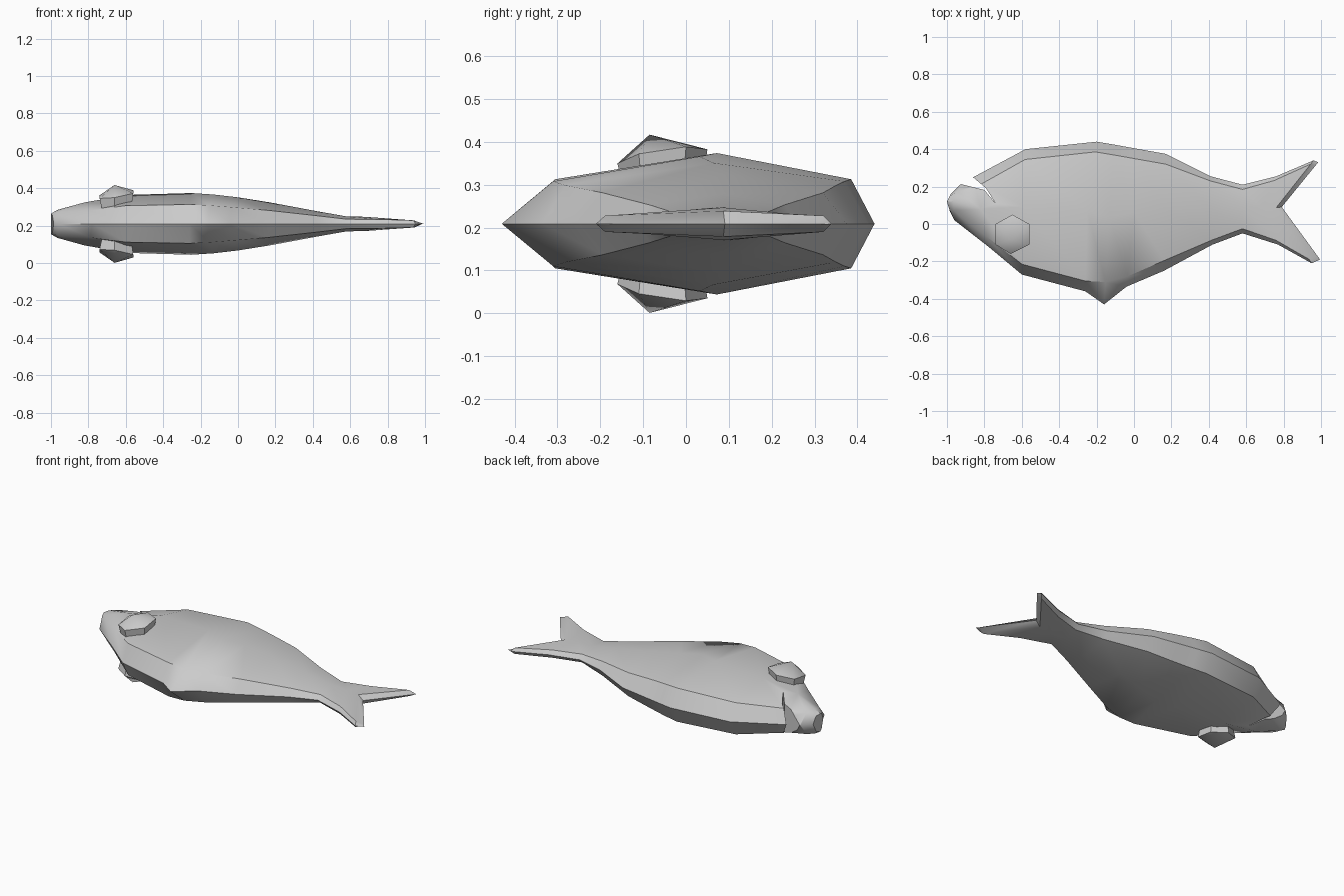
import bpy, bmesh
from mathutils import Vector

if "Cube" in bpy.data.objects:
    bpy.data.objects.remove(bpy.data.objects["Cube"])

Z = 0.209  # height of the fish's plane of symmetry


def make_object(name, bm, smooth=None):
    bmesh.ops.recalc_face_normals(bm, faces=bm.faces)
    me = bpy.data.meshes.new(name)
    bm.to_mesh(me)
    bm.free()
    ob = bpy.data.objects.new(name, me)
    bpy.context.collection.objects.link(ob)
    if smooth:
        bpy.ops.object.select_all(action='DESELECT')
        bpy.context.view_layer.objects.active = ob
        ob.select_set(True)
        bpy.ops.object.shade_smooth_by_angle(angle=smooth)
    return ob


def bridge(bm, a, b):
    n = len(a)
    for i in range(n):
        j = (i + 1) % n
        bm.faces.new((a[i], a[j], b[j], b[i]))


# Body stations: belly edge x y, back edge x y, half thickness, middle x
stations = [
    (-0.98, 0.16, -0.985, 0.07, 0.055, -1.0),
    (-0.93, 0.21, -0.96, 0.02, 0.075, -0.965),
    (-0.86, 0.25, -0.78, -0.12, 0.115, -0.82),
    (-0.58, 0.40, -0.60, -0.27, 0.155, -0.59),
    (-0.20, 0.44, -0.26, -0.36, 0.165, -0.25),
    (-0.11, 0.425, -0.16, -0.43, 0.157, -0.13),
    (0.00, 0.405, -0.04, -0.335, 0.142, 0.0),
    (0.17, 0.375, 0.16, -0.25, 0.115, 0.17),
    (0.41, 0.255, 0.42, -0.11, 0.07, 0.41),
    (0.58, 0.21, 0.58, -0.05, 0.04, 0.58),
    (0.76, 0.255, 0.77, -0.11, 0.038, 0.68),
    (0.96, 0.34, 0.95, -0.21, 0.03, 0.76),
    (0.985, 0.33, 0.995, -0.19, 0.0, 0.79),
]

bm = bmesh.new()
rings = []
for i, (tx, ty, bx, by, h, mx) in enumerate(stations):
    t, b = Vector((tx, ty)), Vector((bx, by))
    m = Vector((mx, ty * 0.54 + by * 0.46))
    inset = 0.055 if i < 8 else 0.025
    back_inset = 0.12 if i == 5 else inset
    k = 0.85 if i < 2 else 0.63
    s1 = t.lerp(m, min(0.4, inset / (t - m).length))
    s2 = b.lerp(m, min(0.5, back_inset / (b - m).length))
    side = [(s1, k * h), (m, h), (s2, k * h)]
    loop = [(t, 0)] + side + [(b, 0)] + [(p, -z) for p, z in reversed(side)]
    rings.append([bm.verts.new((p.x, p.y, Z + z)) for p, z in loop])
for a, b in zip(rings, rings[1:]):
    bridge(bm, a, b)
bm.faces.new(rings[0])
bmesh.ops.remove_doubles(bm, verts=bm.verts, dist=0.0005)
body = make_object("fish_body", bm, 0.7)

# Open mouth cut through the snout
bm = bmesh.new()
wedge = [(-0.925, 0.213), (-0.80, 0.182), (-0.74, 0.11),
         (-0.79, 0.19), (-0.86, 0.25), (-0.95, 0.32)]
low, high = [[bm.verts.new((x, y, z)) for x, y in wedge] for z in (-0.2, 0.6)]
bridge(bm, low, high)
bm.faces.new(low)
bm.faces.new(high)
cutter = make_object("mouth_cutter", bm)
cutter.hide_render = True
cutter.hide_viewport = True
mod = body.modifiers.new("mouth", 'BOOLEAN')
mod.operation = 'DIFFERENCE'
mod.solver = 'EXACT'
mod.object = cutter

# Bulging six-sided eyes with a tilted rim and an off-centre peak
rim = [(-0.65, 0.05), (-0.56, 0.0), (-0.56, -0.11),
       (-0.66, -0.16), (-0.74, -0.11), (-0.74, 0.0)]
for name, s in (("upper_eye", 1), ("lower_eye", -1)):
    bm = bmesh.new()
    base = [bm.verts.new((-0.65 + (x + 0.65) * 0.85, -0.055 + (y + 0.055) * 0.85,
                          Z + s * 0.07)) for x, y in rim]
    top = [bm.verts.new((x, y, Z + s * (0.158 + 0.15 * (x + 0.65) + 0.15 * (y + 0.055))))
           for x, y in rim]
    peak = bm.verts.new((-0.66, -0.085, Z + s * 0.208))
    bridge(bm, base, top)
    bm.faces.new(base)
    for i in range(6):
        bm.faces.new((top[i], top[(i + 1) % 6], peak))
    make_object(name, bm, 0.9)
